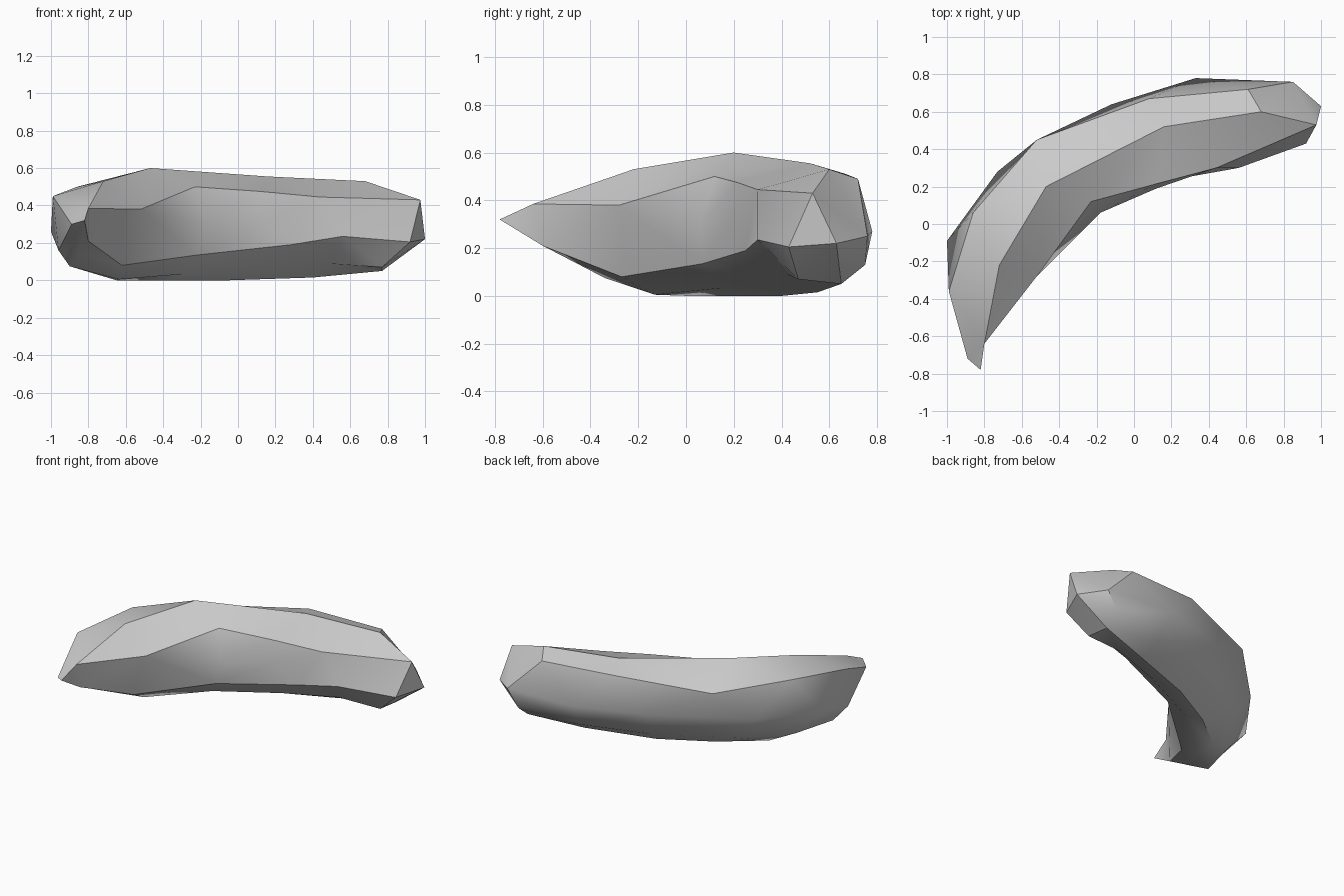
import bpy
import bmesh
import math
from mathutils import Vector

cube = bpy.data.objects.get("Cube")
if cube:
    bpy.data.objects.remove(cube, do_unlink=True)


def make_material(name, colour):
    material = bpy.data.materials.new(name)
    material.use_nodes = True
    material.diffuse_color = colour
    for node in material.node_tree.nodes:
        if node.type == "BSDF_PRINCIPLED":
            node.inputs["Base Color"].default_value = colour
    return material


def rail(*points):
    return [Vector(point) for point in points]


def rail_between(first, second, sag, end):
    """Ridge halfway between two others, sagging along its middle, with its own end point."""
    points = [a.lerp(b, .5) for a, b in zip(first, second)]
    for point in points[2:]:
        point.z -= sag
    points[-1] = Vector(end)
    return points


# Ridge lines of the curved body, each running from the pointed tip to the blunt end
top_inner = rail((-.82, -.78, .32), (-.8, -.64, .385), (-.72, -.22, .53), (-.47, .2, .6),
                 (.16, .52, .555), (.68, .6, .53), (.975, .53, .43))
top_outer = rail((-.89, -.72, .3), (-.99, -.36, .45), (-.86, .06, .5), (-.52, .45, .46),
                 (.08, .67, .51), (.61, .72, .49), (.85, .76, .25))
outer_side = rail((-.89, -.72, .3), (-.96, -.42, .16), (-1, -.09, .26), (-.73, .28, .27),
                  (-.12, .64, .28), (.33, .78, .27), (.85, .76, .25))
bottom_outer = rail((-.82, -.78, .32), (-.9, -.34, .075), (-.65, .01, 0), (-.38, .22, 0),
                    (-.05, .4, 0), (.4, .55, .015), (.77, .65, .05))
inner_low = rail((-.82, -.78, .32), (-.8, -.6, .21), (-.62, -.27, .08), (-.22, .07, .135),
                 (.28, .25, .19), (.56, .3, .235), (.92, .43, .205))
inner_high = rail((-.82, -.78, .32), (-.8, -.64, .385), (-.52, -.28, .38), (-.18, .06, .305),
                  (.12, .19, .32), (.44, .3, .445), (.975, .53, .43))

# In the bend the inner wall splits into a second, higher ridge
inner_crest = [point.copy() for point in inner_high]
inner_crest[3] = Vector((-.23, .12, .5))
inner_crest[4] = Vector((.12, .215, .475))

# Rounded transitions from the underside to the walls
outer_low = rail_between(outer_side, bottom_outer, .05, (.77, .75, .13))
bottom_inner = rail_between(bottom_outer, inner_low, .035, (.77, .47, .07))

rails = [top_inner, top_outer, outer_side, outer_low, bottom_outer,
         bottom_inner, inner_low, inner_high, inner_crest]

# Loft the skin between neighbouring ridges
bm = bmesh.new()
grid = [[bm.verts.new(point) for point in line] for line in rails]
end_point = bm.verts.new((1, .63, .22))
for index, line in enumerate(grid):
    neighbour = grid[(index + 1) % len(grid)]
    for step in range(len(line) - 1):
        bm.faces.new((line[step], line[step + 1], neighbour[step + 1], neighbour[step]))
    # Blunt end, closed by a shallow fan
    bm.faces.new((line[-1], end_point, neighbour[-1]))

# Weld ridges that meet, and split bent panels into flat facets
bmesh.ops.remove_doubles(bm, verts=bm.verts[:], dist=.002)
bmesh.ops.dissolve_degenerate(bm, edges=bm.edges[:], dist=.002)
bmesh.ops.holes_fill(bm, edges=bm.edges[:], sides=0)
bmesh.ops.triangulate(bm, faces=bm.faces[:], quad_method="SHORT_EDGE")
bmesh.ops.recalc_face_normals(bm, faces=bm.faces[:])

mesh = bpy.data.meshes.new("curved_body")
bm.to_mesh(mesh)
bm.free()
body = bpy.data.objects.new("curved_body", mesh)
bpy.context.collection.objects.link(body)
mesh.materials.append(make_material("plain_grey", (.6, .6, .6, 1)))

# Soften gentle bends while keeping the ridges crisp
bpy.context.view_layer.objects.active = body
body.select_set(True)
bpy.ops.object.shade_smooth_by_angle(angle=math.radians(36))
